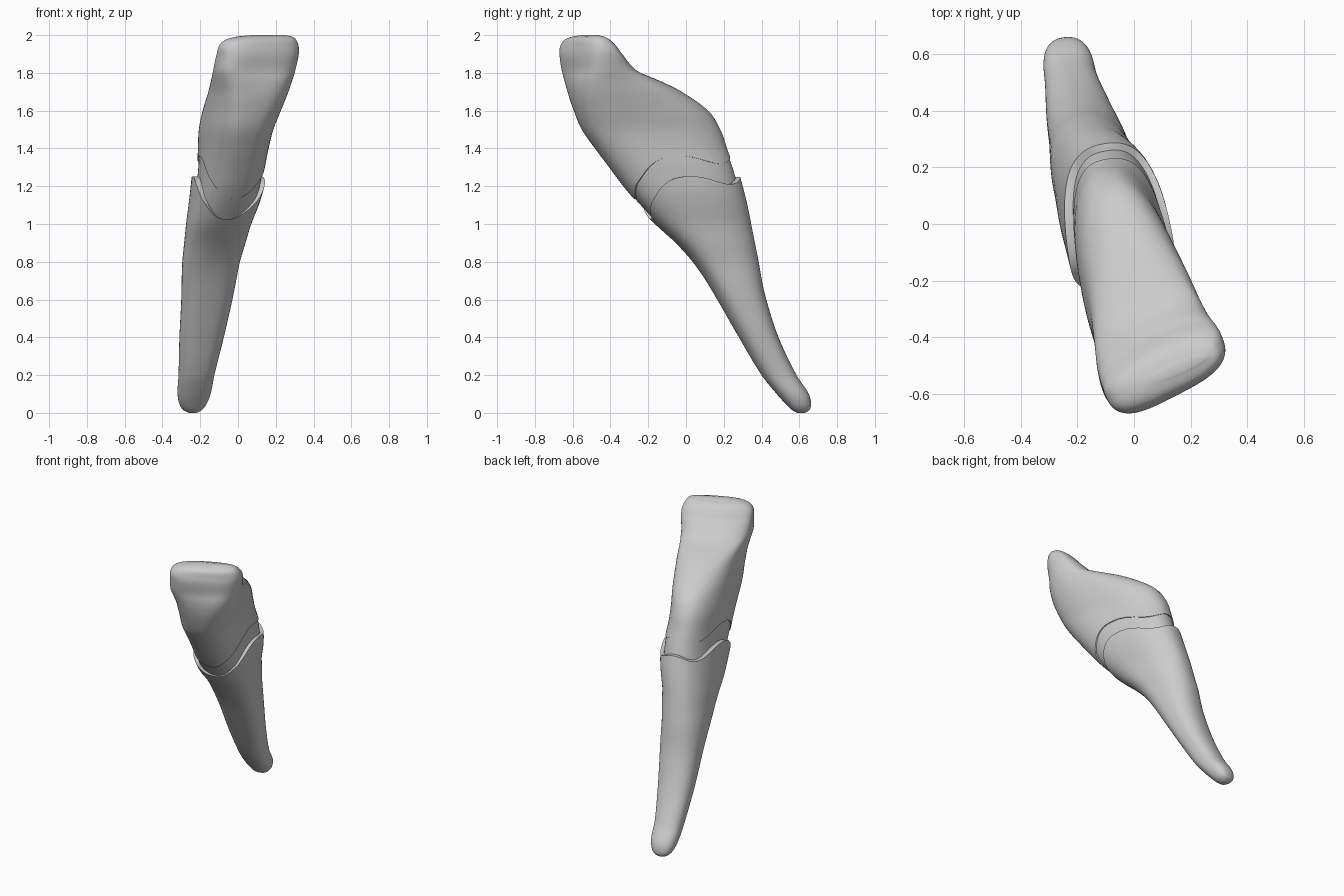
import bpy, bmesh, math

if "Cube" in bpy.data.objects:
    bpy.data.objects.remove(bpy.data.objects["Cube"])

SEG = 72
# Section rows: z, x min, x max, y min, y max, turn (degrees), back taper, front squareness
CROWN = [
    (0.95, -0.26, 0.04, -0.10, 0.33, 9, 0.10, 0.3),
    (1.10, -0.235, 0.09, -0.24, 0.30, 9, 0.08, 0.2),
    (1.20, -0.22, 0.115, -0.325, 0.275, 9, 0.06, 0.1),
    (1.30, -0.21, 0.135, -0.40, 0.245, 10, 0.06, 0.1),
    (1.40, -0.205, 0.155, -0.475, 0.21, 12, 0.08, 0.2),
    (1.50, -0.20, 0.18, -0.545, 0.175, 13, 0.10, 0.35),
    (1.60, -0.18, 0.22, -0.587, 0.11, 14, 0.14, 0.5),
    (1.70, -0.15, 0.26, -0.62, -0.03, 16, 0.15, 0.7),
    (1.76, -0.135, 0.28, -0.637, -0.15, 18, 0.14, 0.85),
    (1.81, -0.125, 0.295, -0.65, -0.265, 21, 0.08, 1.0),
    (1.90, -0.105, 0.315, -0.663, -0.345, 25, 0.0, 1.0),
    (1.945, -0.092, 0.313, -0.657, -0.378, 25, 0.0, 1.0),
    (1.975, -0.06, 0.30, -0.635, -0.41, 25, 0.0, 0.8),
    (1.992, 0.0, 0.28, -0.595, -0.44, 25, 0.0, 0.6),
    (2.00, 0.08, 0.24, -0.545, -0.475, 25, 0.0, 0.5),
]
ROOT = [
    (0.00, -0.26, -0.22, 0.59, 0.63, 7, 0.0, 0.0),
    (0.012, -0.285, -0.195, 0.565, 0.65, 7, 0.0, 0.0),
    (0.04, -0.308, -0.17, 0.535, 0.662, 7, 0.0, 0.0),
    (0.10, -0.32, -0.145, 0.48, 0.65, 7, 0.0, 0.1),
    (0.20, -0.315, -0.125, 0.40, 0.585, 7, 0.0, 0.2),
    (0.40, -0.31, -0.075, 0.28, 0.49, 7, 0.03, 0.3),
    (0.60, -0.30, -0.03, 0.165, 0.425, 8, 0.06, 0.4),
    (0.70, -0.298, -0.01, 0.105, 0.402, 8, 0.08, 0.4),
    (0.80, -0.295, 0.01, 0.035, 0.385, 9, 0.10, 0.4),
    (0.90, -0.285, 0.04, -0.055, 0.365, 9, 0.10, 0.35),
    (1.00, -0.275, 0.07, -0.165, 0.345, 9, 0.10, 0.3),
    (1.10, -0.262, 0.11, -0.26, 0.325, 9, 0.08, 0.2),
    (1.20, -0.25, 0.14, -0.345, 0.30, 9, 0.06, 0.1),
    (1.30, -0.24, 0.155, -0.42, 0.272, 10, 0.06, 0.1),
]
# Scalloped gum line heights at angles from the front (0) to the back (180)
GUM = [(-45, 1.12), (0, 1.025), (45, 1.12), (90, 1.25), (135, 1.21),
       (180, 1.25), (225, 1.21)]


def interp(rows, t):
    """Smooth interpolation through rows keyed by their first value."""
    t = min(max(t, rows[0][0]), rows[-1][0])
    i = 0
    while i < len(rows) - 2 and t > rows[i + 1][0]:
        i += 1

    def slope(j, k):
        a, b = max(j - 1, 0), min(j + 1, len(rows) - 1)
        return (rows[b][k] - rows[a][k]) / (rows[b][0] - rows[a][0])

    p, q = rows[i], rows[i + 1]
    h = q[0] - p[0]
    s = (t - p[0]) / h
    return [(2*s**3 - 3*s*s + 1) * p[k] + (s**3 - 2*s*s + s) * h * slope(i, k)
            + (3*s*s - 2*s**3) * q[k] + (s**3 - s*s) * h * slope(i + 1, k)
            for k in range(1, len(p))]


def gum_line(a):
    d = math.degrees(a) % 360
    return interp(GUM, min(d, 360 - d))[0]


def outline(a, w, d, turn, taper, square):
    """Rounded, back-tapered section point, a = 0 at the front."""
    su, cv = math.sin(a), math.cos(a)
    e = 0.86 - 0.24 * square * (0.5 + 0.5 * cv)
    v = -math.copysign(abs(cv) ** e, cv) * d
    u = math.copysign(abs(su) ** e, su) * w * (1 - taper * v / d)
    c, s = math.cos(turn), math.sin(turn)
    return u * c - v * s, u * s + v * c


def surface(rows, z, a, grow=0.0):
    """Point on a lofted body at height z, fitted to the section's extents."""
    x0, x1, y0, y1, turn, taper, square = interp(rows, z)
    turn = math.radians(turn)
    hx, hy = (x1 - x0) / 2, (y1 - y0) / 2
    c2, s2 = math.cos(turn) ** 2, math.sin(turn) ** 2
    w = math.sqrt(max(hx*hx*c2 - hy*hy*s2, 0.15*hx*hx) / (c2 - s2))
    d = math.sqrt(max(hy*hy*c2 - hx*hx*s2, 0.15*hy*hy) / (c2 - s2))
    d *= 1 - 0.25 * max(0, square - 0.5) * 2
    shape = (w, d, turn, taper, square)
    pts = [outline(k * math.tau / 36, *shape) for k in range(36)]
    px, py = [p[0] for p in pts], [p[1] for p in pts]
    x, y = outline(a, *shape)
    fx = (x - min(px)) / (max(px) - min(px))
    fy = (y - min(py)) / (max(py) - min(py))
    return (x0 - grow + fx * (x1 - x0 + 2 * grow),
            y0 - grow + fy * (y1 - y0 + 2 * grow), z)


enamel = bpy.data.materials.new("light_grey")
enamel.diffuse_color = (0.6, 0.6, 0.6, 1)
enamel.use_nodes = True
enamel.node_tree.nodes["Principled BSDF"].inputs["Base Color"].default_value = enamel.diffuse_color


def loft(name, rings):
    """Skin a list of closed rings and cap both ends."""
    bm = bmesh.new()
    vs = [[bm.verts.new(p) for p in r] for r in rings]
    for lo, hi in zip(vs, vs[1:]):
        for k in range(SEG):
            n = (k + 1) % SEG
            bm.faces.new((lo[k], lo[n], hi[n], hi[k]))
    bm.faces.new(vs[0][::-1])
    bm.faces.new(vs[-1])
    bmesh.ops.recalc_face_normals(bm, faces=bm.faces)
    me = bpy.data.meshes.new(name)
    bm.to_mesh(me)
    bm.free()
    me.materials.append(enamel)
    ob = bpy.data.objects.new(name, me)
    bpy.context.collection.objects.link(ob)
    bpy.context.view_layer.objects.active = ob
    ob.select_set(True)
    bpy.ops.object.shade_smooth_by_angle(angle=math.radians(45))
    ob.select_set(False)
    return ob


ANGLES = [k * math.tau / SEG for k in range(SEG)]


def rings_between(rows, low, high, steps, grow=0.0):
    """Rings spread between two height functions of the angle."""
    return [[surface(rows, low(a) + (high(a) - low(a)) * t, a, grow)
             for a in ANGLES] for t in steps]


def crown_line(a):
    return gum_line(a) + 0.108


even = [i / 44 for i in range(45)]
rounded_low = [1 - math.cos(t * math.pi / 2) for t in even]
rounded_high = [math.sin(t * math.pi / 2) for t in even]

# Root: long curved taper with a raised scalloped rim, closed inward
root = rings_between(ROOT, lambda a: 0.0, gum_line, rounded_low)
root.append([surface(CROWN, gum_line(a), a, -0.02) for a in ANGLES])
loft("root", root)

# Neck: recessed band between root and crown
loft("neck_band", rings_between(CROWN, lambda a: gum_line(a) - 0.02,
                                lambda a: crown_line(a) + 0.005,
                                [i / 8 for i in range(9)]))

# Crown: broad blade edge above a bulging back, with a small step at its base
crown = [[surface(CROWN, crown_line(a), a, -0.02) for a in ANGLES]]
crown += rings_between(CROWN, crown_line, lambda a: 2.0, rounded_high, 0.007)
loft("crown", crown)
